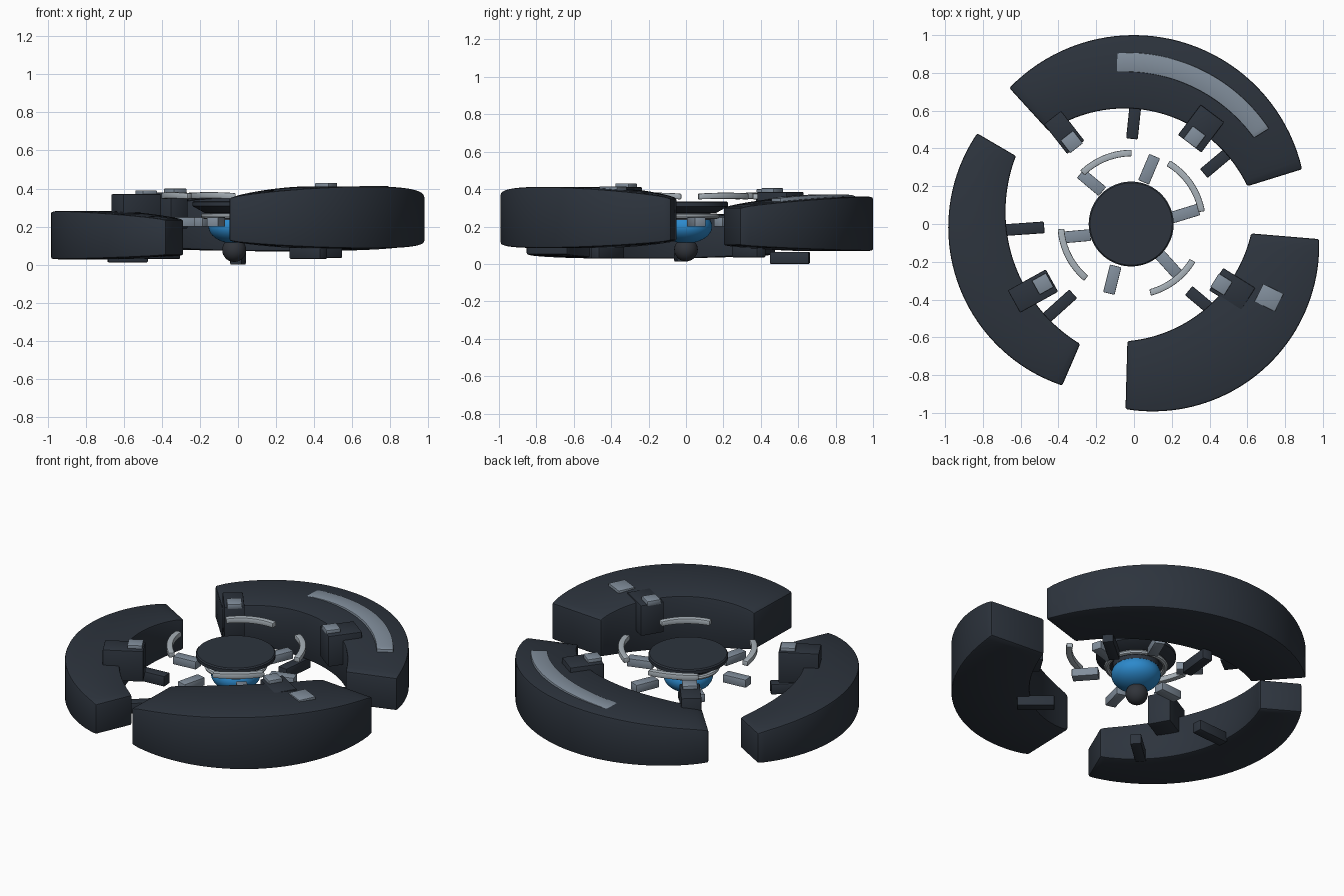
import bpy, bmesh, math
from mathutils import Vector, Matrix

if "Cube" in bpy.data.objects:
    bpy.data.objects.remove(bpy.data.objects["Cube"])


def material(name, rgb):
    m = bpy.data.materials.new(name)
    m.diffuse_color = (*rgb, 1)
    m.use_nodes = True
    m.node_tree.nodes["Principled BSDF"].inputs["Base Color"].default_value = m.diffuse_color
    return m


NAVY = material("dark navy", (0.026, 0.034, 0.047))
CHARCOAL = material("charcoal", (0.03, 0.034, 0.042))
SLATE = material("slate grey", (0.22, 0.27, 0.33))
SILVER = material("pale silver", (0.40, 0.45, 0.49))
BLUE = material("bright blue", (0.025, 0.25, 0.60))


def finish(bm, name, mat, bevel=0.0):
    bmesh.ops.recalc_face_normals(bm, faces=bm.faces)
    if bevel:
        edges = [e for e in bm.edges if len(e.link_faces) == 2 and e.calc_face_angle() > 0.6]
        bmesh.ops.bevel(bm, geom=edges, offset=bevel, segments=2, profile=0.5, affect='EDGES')
    me = bpy.data.meshes.new(name)
    bm.to_mesh(me)
    bm.free()
    me.materials.append(mat)
    ob = bpy.data.objects.new(name, me)
    bpy.context.collection.objects.link(ob)
    return ob


def arc(p, q, r, n):
    """Points on the circle through p, q and r, from p to r."""
    p, q, r = Vector(p), Vector(q), Vector(r)
    d = 2 * (p.x * (q.y - r.y) + q.x * (r.y - p.y) + r.x * (p.y - q.y))
    a, b, c = p.length_squared, q.length_squared, r.length_squared
    cen = Vector(((a * (q.y - r.y) + b * (r.y - p.y) + c * (p.y - q.y)) / d,
                  (a * (r.x - q.x) + b * (p.x - r.x) + c * (q.x - p.x)) / d))
    u, w = p - cen, r - cen
    sweep = math.atan2(u.x * w.y - u.y * w.x, u.dot(w))
    return [cen + Matrix.Rotation(sweep * i / n, 2) @ u for i in range(n + 1)]


def crescent(name, mat, outer, inner, z_end, z_mid, bevel, n=40):
    """Curved slab between two arcs, with height swelling towards the middle."""
    bm = bmesh.new()
    rings = []
    for i, (o, k) in enumerate(zip(arc(*outer, n), arc(*inner, n))):
        s = max(0.0, math.sin(math.pi * i / n)) ** 0.7
        lo = z_end[0] + (z_mid[0] - z_end[0]) * s
        hi = z_end[1] + (z_mid[1] - z_end[1]) * s
        rings.append([bm.verts.new((v.x, v.y, z)) for v, z in ((o, lo), (o, hi), (k, hi), (k, lo))])
    for a, b in zip(rings, rings[1:]):
        for j in range(4):
            bm.faces.new((a[j], a[(j + 1) % 4], b[(j + 1) % 4], b[j]))
    bm.faces.new(rings[0])
    bm.faces.new(rings[-1])
    return finish(bm, name, mat, bevel)


def box(name, mat, x, y, z0, z1, length, width, angle, bevel=0.006):
    bm = bmesh.new()
    m = (Matrix.Translation((x, y, (z0 + z1) / 2)) @ Matrix.Rotation(math.radians(angle), 4, 'Z')
         @ Matrix.Diagonal((length, width, z1 - z0, 1)))
    bmesh.ops.create_cube(bm, size=1, matrix=m)
    return finish(bm, name, mat, bevel)


def lathe(name, mat, profile, x=-0.015, closed=False):
    """Spin an (r, z) profile about the vertical hub axis."""
    bm = bmesh.new()
    vs = [bm.verts.new((r, 0, z)) for r, z in profile]
    es = [bm.edges.new(e) for e in zip(vs, vs[1:])]
    if closed:
        es.append(bm.edges.new((vs[-1], vs[0])))
    bmesh.ops.spin(bm, geom=vs + es, cent=(0, 0, 0), axis=(0, 0, 1), angle=2 * math.pi, steps=48)
    bmesh.ops.remove_doubles(bm, verts=bm.verts, dist=1e-4)
    bmesh.ops.translate(bm, verts=bm.verts, vec=(x, 0, 0))
    return finish(bm, name, mat)


# Three outer armour crescents
crescent("rear_shell", NAVY, ((-0.66, 0.72), (0, 1.0), (0.89, 0.29)),
         ((-0.45, 0.49), (-0.1, 0.61), (0.60, 0.20)), (0.10, 0.30), (0.07, 0.36), 0.01)
crescent("left_shell", NAVY, ((-0.83, 0.48), (-0.983, 0.01), (-0.38, -0.855)),
         ((-0.625, 0.36), (-0.68, 0.08), (-0.285, -0.635)), (0.05, 0.235), (0.028, 0.282), 0.01)
crescent("front_shell", NAVY, ((0.98, -0.08), (0.11, -0.992), (-0.045, -0.98)),
         ((0.62, -0.05), (0.42, -0.41), (-0.035, -0.62)), (0.125, 0.35), (0.085, 0.412), 0.01)

# Pale inlays on the shells
crescent("rear_shell_strip", SLATE, ((-0.10, 0.905), (0.40, 0.795), (0.715, 0.505)),
         ((-0.10, 0.805), (0.35, 0.705), (0.635, 0.455)), (0.29, 0.352), (0.31, 0.372), 0.004)
box("front_shell_plate", SLATE, 0.715, -0.39, 0.385, 0.413, 0.12, 0.105, -26, 0.002)

# Clamp blocks with small raised caps: block x, y, length, width, angle, cap x, y, top
clamps = {
    "left": (-0.535, -0.355, 0.23, 0.135, 29, -0.483, -0.317, 0.37),
    "rear_left": (-0.37, 0.485, 0.20, 0.115, -52, -0.33, 0.435, 0.38),
    "rear_right": (0.355, 0.505, 0.20, 0.155, 53, 0.32, 0.46, 0.385),
    "front": (0.52, -0.345, 0.20, 0.14, -32, 0.463, -0.32, 0.41),
}
for side, (x, y, l, w, a, cx, cy, top) in clamps.items():
    box(side + "_clamp", NAVY, x, y, top - 0.19, top, l, w, a)
    box(side + "_clamp_cap", SLATE, cx, cy, top - 0.01, top + 0.02, 0.085, 0.085, a, 0.004)

# Dark struts under the shells: x, y, base z, angle
struts = [(0.0, 0.555, 0.0, 84), (0.45, 0.335, 0.035, 40), (-0.58, -0.025, 0.012, 4),
          (-0.40, -0.44, 0.03, 42), (0.37, -0.42, 0.03, -40)]
for i, (x, y, z, a) in enumerate(struts):
    box(f"shell_strut_{i + 1}", NAVY, x, y, z, z + 0.065, 0.21, 0.062, a)

# Grey spokes around the hub: x, y, angle
spokes = [(-0.225, 0.22, -40), (0.08, 0.29, 67), (0.27, 0.055, 17),
          (0.18, -0.21, -48), (-0.115, -0.295, 76), (-0.305, -0.065, 5)]
for i, (x, y, a) in enumerate(spokes):
    box(f"hub_spoke_{i + 1}", SLATE, x, y, 0.20, 0.25, 0.15, 0.062, a, 0.004)

# Four floating curved bars: start and end angle in degrees
for i, (a, b) in enumerate([(90, 134), (59, 10), (-75, -31), (184, 230)]):
    def pts(r):
        return [(-0.012 + r * math.cos(math.radians(t)), r * math.sin(math.radians(t)))
                for t in (a, (a + b) / 2, b)]
    crescent(f"curved_bar_{i + 1}", SILVER, pts(0.393), pts(0.358),
             (0.345, 0.375), (0.348, 0.381), 0.005, 16)

# Hub: capped disc, silver collar, blue bowl and lower ball
lathe("hub_disc", NAVY, [(0, 0.335), (0.218, 0.335), (0.225, 0.328), (0.225, 0.308),
                         (0.16, 0.272), (0, 0.272)])
lathe("hub_collar", SILVER, [(0.145 + 0.032 * (1 + math.cos(t * math.pi / 4)) / 2 + 0.003,
                              0.255 + 0.014 * math.sin(t * math.pi / 4)) for t in range(8)], closed=True)
lathe("hub_core", NAVY, [(0, 0.275), (0.13, 0.275), (0.13, 0.235), (0, 0.235)])
lathe("blue_bowl", BLUE, [(0, 0.25), (0.12, 0.25)] +
      [(0.14 * math.cos(t * math.pi / 24), 0.20 - 0.09 * math.sin(t * math.pi / 24))
       for t in range(-3, 13)])
lathe("lower_ball", CHARCOAL, [(0.063 * math.sin(t * math.pi / 16), 0.077 - 0.063 * math.cos(t * math.pi / 16))
                               for t in range(17)], x=-0.02)

# Smooth shading with crisp edges
for ob in bpy.context.collection.objects:
    ob.select_set(True)
    bpy.context.view_layer.objects.active = ob
bpy.ops.object.shade_smooth_by_angle(angle=math.radians(30))
